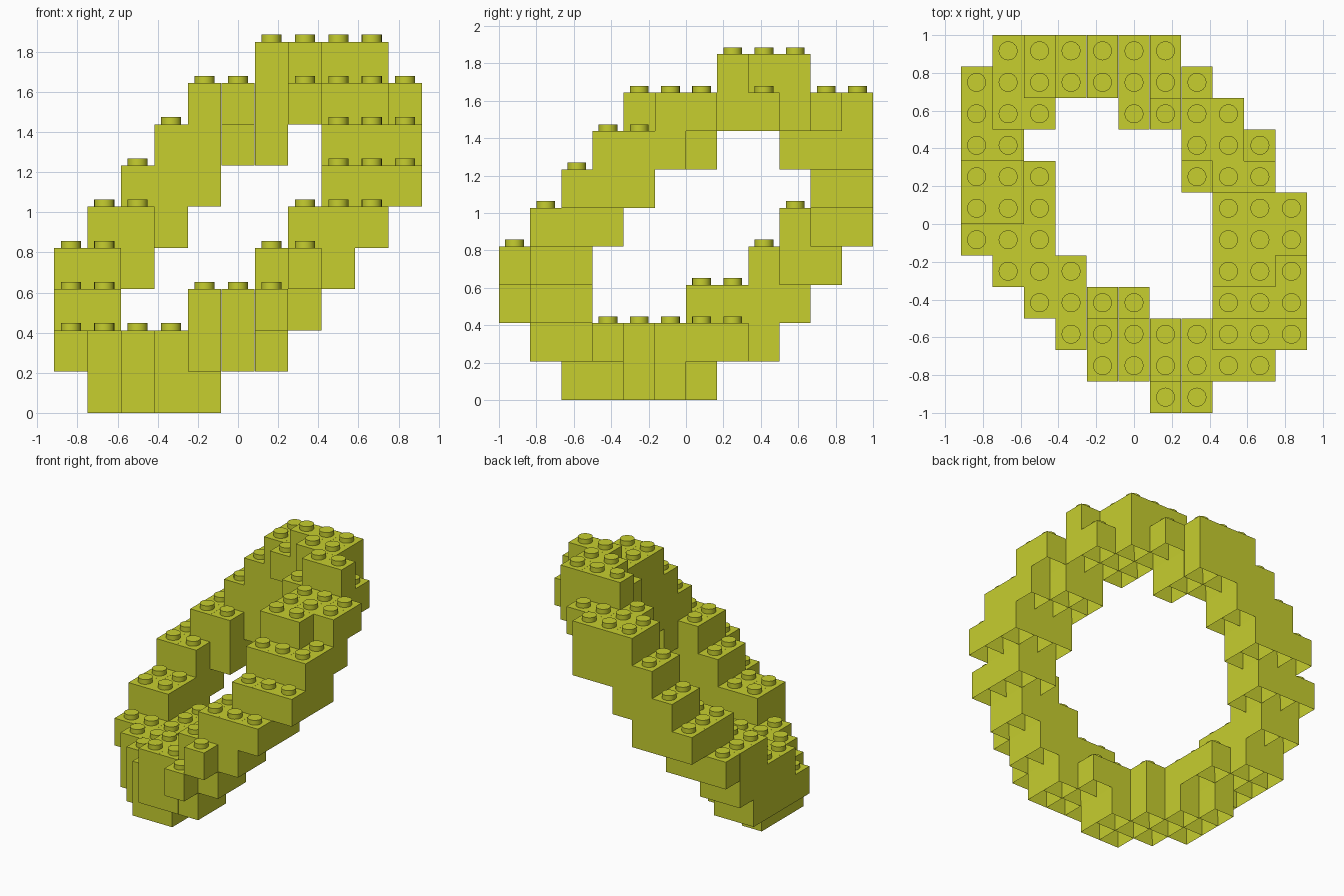
import bpy
import bmesh
from mathutils import Matrix, Vector

cube = bpy.data.objects.get("Cube")
if cube:
    bpy.data.objects.remove(cube, do_unlink=True)

CELL = 1 / 6
HEIGHT = 0.2055
STUD_RADIUS = 0.05
STUD_HEIGHT = 0.036
WALL = 0.013

# Outlines of the ring on the brick grid, first line is the far or upper row
FRONT = """
......####.
....#######
...####.###
..###...###
.###...###.
###...###..
##..####...
#######....
.####......
""".split()

SIDE = """
.......###..
....########
...####..###
..###.....##
.###.....###
###.....###.
###...####..
.########...
..#####.....
""".split()

PLAN = """
.######....
########...
###..####..
##.....###.
###....###.
###.....###
###.....###
.###....###
..####..###
...########
....######.
......##...
""".split()

# Cells inside the outlines that stay open: column, row, course
OPEN = {(6, 0, 3), (7, 0, 2), (5, 9, 6), (8, 9, 6), (10, 6, 6),
        (10, 4, 7), (9, 8, 8), (7, 7, 8), (2, 6, 0)}

COLUMNS, ROWS, COURSES = len(PLAN[0]), len(PLAN), len(FRONT)


def filled(i, j, k):
    """True where the tilted ring has a brick."""
    off_plane = abs(4 * i + 3 * j - 7 * k - 10)
    return (FRONT[COURSES - 1 - k][i] == "#"
            and SIDE[COURSES - 1 - k][j] == "#"
            and PLAN[ROWS - 1 - j][i] == "#"
            and off_plane < 16 and (i, j, k) not in OPEN)


def add_brick(bm, base):
    """Hollow brick with an open underside and one round stud."""
    size = Matrix.Diagonal((CELL - 0.0004, CELL - 0.0004, HEIGHT, 1))
    middle = Matrix.Translation(base + Vector((0, 0, HEIGHT / 2)))
    verts = bmesh.ops.create_cube(bm, size=1, matrix=middle @ size)["verts"]
    faces = {f for v in verts for f in v.link_faces}
    bottom = min(faces, key=lambda f: f.calc_center_median().z)
    bm.normal_update()
    bmesh.ops.inset_individual(bm, faces=[bottom], thickness=WALL)
    bmesh.ops.translate(bm, verts=bottom.verts, vec=(0, 0, HEIGHT - 2 * WALL))
    # Stud
    top = base + Vector((0, 0, HEIGHT + STUD_HEIGHT / 2))
    bmesh.ops.create_cone(bm, cap_ends=True, segments=24, radius1=STUD_RADIUS,
                          radius2=STUD_RADIUS, depth=STUD_HEIGHT,
                          matrix=Matrix.Translation(top))


# Single plastic colour
lime = bpy.data.materials.new("lime_plastic")
lime.use_nodes = True
colour = (0.57, 0.62, 0.028, 1)
lime.diffuse_color = colour
lime.node_tree.nodes["Principled BSDF"].inputs["Base Color"].default_value = colour

# One object for each course of bricks
for k in range(COURSES):
    bm = bmesh.new()
    for j in range(ROWS):
        for i in range(COLUMNS):
            if filled(i, j, k):
                add_brick(bm, Vector(((i + 0.5 - COLUMNS / 2) * CELL,
                                      (j + 0.5 - ROWS / 2) * CELL,
                                      k * HEIGHT)))
    mesh = bpy.data.meshes.new(f"brick_course_{k + 1}")
    bm.to_mesh(mesh)
    bm.free()
    mesh.materials.append(lime)
    course = bpy.data.objects.new(mesh.name, mesh)
    bpy.context.collection.objects.link(course)
    bpy.ops.object.select_all(action="DESELECT")
    course.select_set(True)
    bpy.context.view_layer.objects.active = course
    bpy.ops.object.shade_smooth_by_angle()
